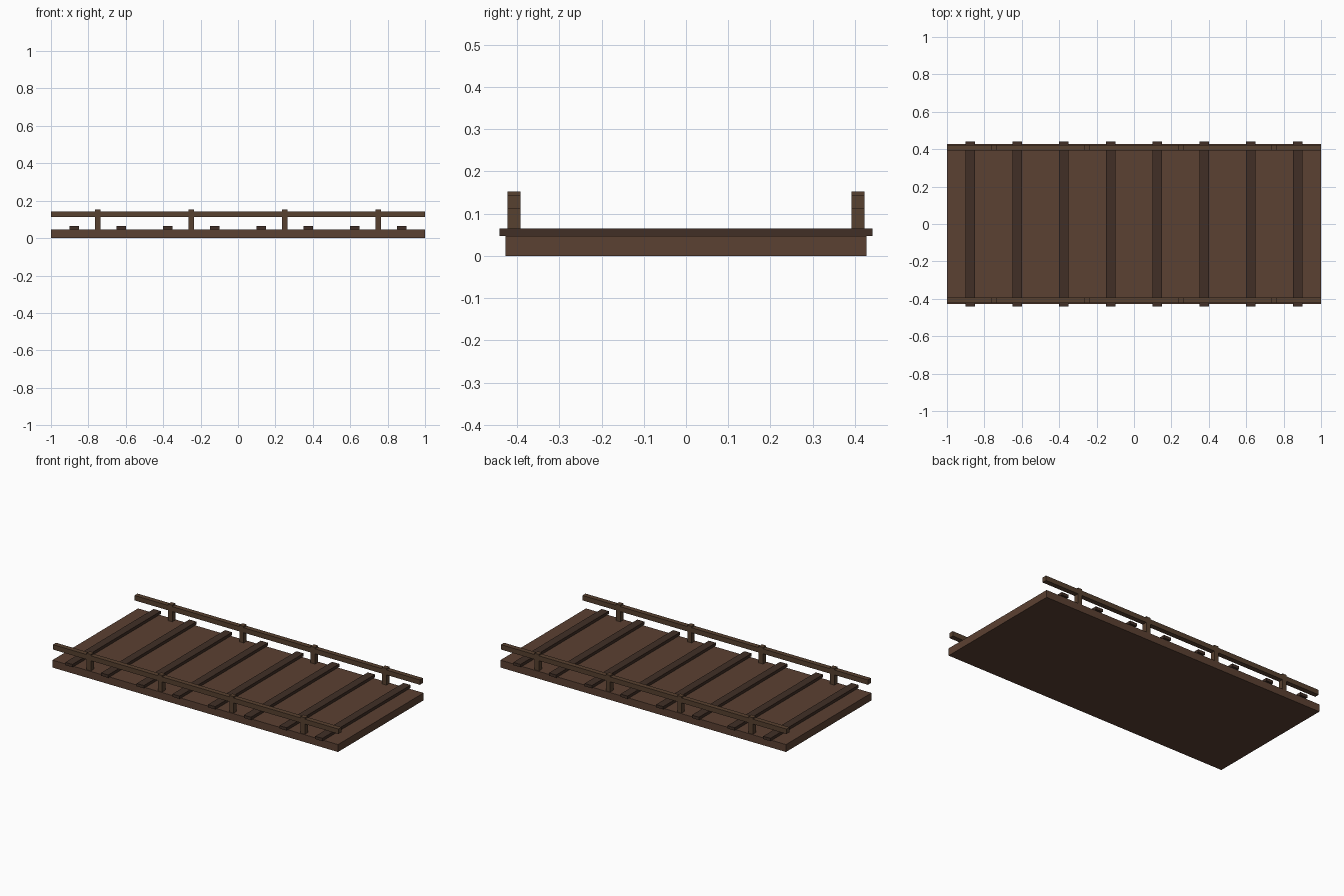
import bpy

if "Cube" in bpy.data.objects:
    bpy.data.objects.remove(bpy.data.objects["Cube"])


def material(name, rgb):
    m = bpy.data.materials.new(name)
    m.diffuse_color = (*rgb, 1)
    m.use_nodes = True
    m.node_tree.nodes["Principled BSDF"].inputs["Base Color"].default_value = m.diffuse_color
    return m


BROWN = material("brown_wood", (0.105, 0.052, 0.032))
DARK = material("dark_wood", (0.052, 0.028, 0.019))
RAIL = material("rail_wood", (0.095, 0.052, 0.029))


def box(name, x, y, z, mat):
    """Box from (min, max) pairs on each axis."""
    centre = [(a + b) / 2 for a, b in (x, y, z)]
    bpy.ops.mesh.primitive_cube_add(size=1, location=centre)
    ob = bpy.context.object
    ob.name = name
    ob.scale = [b - a for a, b in (x, y, z)]
    bpy.ops.object.transform_apply(location=False, rotation=False, scale=True)
    ob.data.materials.append(mat)
    return ob


# Deck
DECK_TOP = 0.047
box("deck", (-1, 1), (-0.428, 0.428), (0, DECK_TOP), BROWN)

# Cross slats, overhanging the deck sides slightly
for i in range(8):
    x = -0.875 + 0.25 * i
    box(f"cross_slat_{i + 1}", (x - 0.025, x + 0.025), (-0.442, 0.442),
        (DECK_TOP, 0.065), DARK)

# Railings on both sides
for side, y in (("front", (-0.423, -0.392)), ("back", (0.392, 0.423))):
    box(f"{side}_rail", (-1, 1), y, (0.112, 0.143), RAIL)
    for i in range(4):
        x = -0.75 + 0.5 * i
        box(f"{side}_post_{i + 1}", (x - 0.015, x + 0.015), y,
            (DECK_TOP, 0.152), RAIL)
